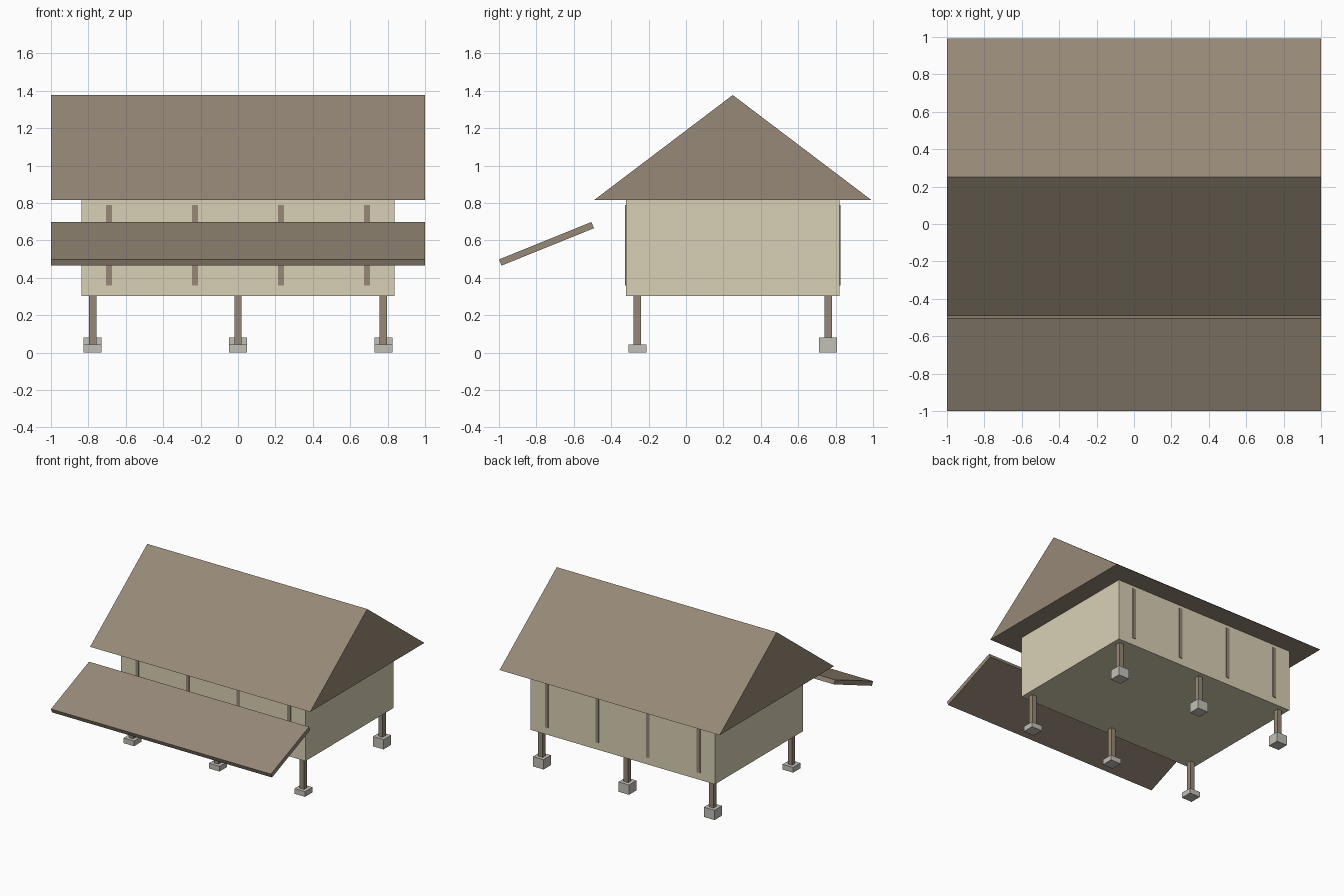
import bpy
import bmesh

cube = bpy.data.objects.get("Cube")
if cube:
    bpy.data.objects.remove(cube, do_unlink=True)


def material(name, srgb):
    """Flat material from 0-255 sRGB values."""
    colour = [((c / 255 + 0.055) / 1.055) ** 2.4 for c in srgb] + [1]
    mat = bpy.data.materials.new(name)
    mat.use_nodes = True
    mat.diffuse_color = colour
    bsdf = mat.node_tree.nodes["Principled BSDF"]
    bsdf.inputs["Base Color"].default_value = colour
    bsdf.inputs["Roughness"].default_value = 0.9
    return mat


BROWN = material("weathered brown", (150, 137, 119))
CREAM = material("cream wall", (217, 208, 181))
STONE = material("pale grey stone", (195, 192, 184))


def extrude_x(name, profile, x0, x1, mat):
    """Solid made by sweeping a (y, z) profile along x."""
    bm = bmesh.new()
    face = bm.faces.new([bm.verts.new((x0, y, z)) for y, z in profile])
    swept = bmesh.ops.extrude_face_region(bm, geom=[face])["geom"]
    moved = [v for v in swept if isinstance(v, bmesh.types.BMVert)]
    bmesh.ops.translate(bm, verts=moved, vec=(x1 - x0, 0, 0))
    bmesh.ops.recalc_face_normals(bm, faces=bm.faces)
    mesh = bpy.data.meshes.new(name)
    bm.to_mesh(mesh)
    bm.free()
    mesh.materials.append(mat)
    obj = bpy.data.objects.new(name, mesh)
    bpy.context.collection.objects.link(obj)
    return obj


def box(name, x, y, z, mat):
    """Box from (min, max) pairs."""
    profile = [(y[0], z[0]), (y[1], z[0]), (y[1], z[1]), (y[0], z[1])]
    return extrude_x(name, profile, x[0], x[1], mat)


def around(centre, width):
    return centre - width / 2, centre + width / 2


WALL_Y = (-0.322, 0.821)
FLOOR, EAVES = 0.302, 0.815

# Raised house body and solid gable roof
box("house_body", (-0.838, 0.838), WALL_Y, (FLOOR, EAVES), CREAM)
extrude_x("gable_roof", [(-0.492, EAVES), (0.992, EAVES), (0.25, 1.377)], -1, 1, BROWN)

# Sloping awning in front of the house
extrude_x("front_awning",
          [(-1, 0.498), (-0.986, 0.465), (-0.492, 0.665), (-0.506, 0.698)], -1, 1, BROWN)

# Posts on stone footings, taller footings at the back
for row, y, footing_top in (("front", -0.26, 0.043), ("back", 0.76, 0.081)):
    for side, x in (("right", -0.777), ("middle", 0), ("left", 0.777)):
        box(f"{row}_{side}_footing", around(x, 0.096), around(y, 0.096), (0, footing_top), STONE)
        box(f"{row}_{side}_post", around(x, 0.04), around(y, 0.04), (footing_top, FLOOR), BROWN)

# Thin vertical battens on the long walls
for row, y in zip(("front", "back"), WALL_Y):
    for i in range(4):
        x = -0.69 + 0.46 * i
        box(f"{row}_batten_{i + 1}", around(x, 0.03), around(y, 0.01), (0.36, 0.79), BROWN)
